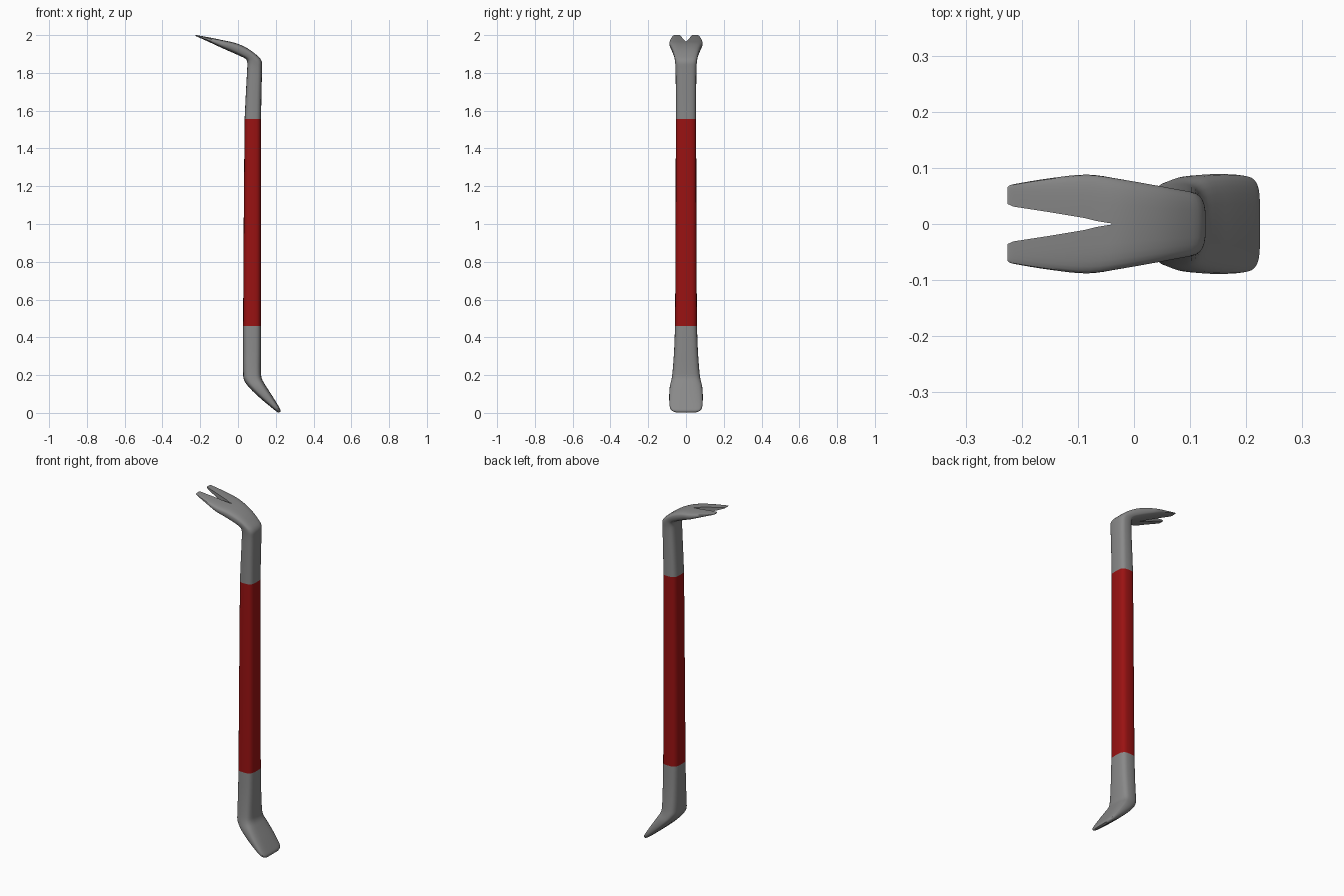
import bpy, bmesh, math
from mathutils import Vector

if "Cube" in bpy.data.objects:
    bpy.data.objects.remove(bpy.data.objects["Cube"])

SIDES = 28


def material(name, color):
    m = bpy.data.materials.new(name)
    m.diffuse_color = (*color, 1)
    m.use_nodes = True
    m.node_tree.nodes["Principled BSDF"].inputs["Base Color"].default_value = m.diffuse_color
    return m


steel = material("steel grey", (0.25, 0.25, 0.25))
red = material("red paint", (0.32, 0.006, 0.006))


def smooth_path(rows, steps):
    """Catmull-Rom interpolation between section rows."""
    rows = [Vector(r) for r in rows]
    pts = [rows[0]] + rows + [rows[-1]]
    out = []
    for i in range(1, len(pts) - 2):
        a, b, c, d = pts[i - 1:i + 3]
        for s in range(steps):
            t = s / steps
            out.append(0.5 * (2 * b + (c - a) * t + (2 * a - 5 * b + 4 * c - d) * t * t
                              + (3 * b - a - 3 * c + d) * t ** 3))
    return out + [rows[-1]]


def power(v, e):
    return math.copysign(abs(v) ** e, v)


def loft(name, rows, mat, steps=4):
    """Skin rounded-square sections; row = inner x, z, outer x, z, half width."""
    bm = bmesh.new()
    rings = []
    for x0, z0, x1, z1, w in smooth_path(rows, steps):
        ring = []
        for k in range(SIDES):
            a = math.tau * k / SIDES
            u = power(math.cos(a), 0.6)
            v = power(math.sin(a), 0.6)
            f = (u + 1) / 2
            ring.append(bm.verts.new((x0 + (x1 - x0) * f, w * v, z0 + (z1 - z0) * f)))
        rings.append(ring)
    for r, s in zip(rings, rings[1:]):
        for k in range(SIDES):
            n = (k + 1) % SIDES
            bm.faces.new((r[k], r[n], s[n], s[k]))
    bm.faces.new(rings[0][::-1])
    bm.faces.new(rings[-1])
    return finish(name, bm, mat)


def finish(name, bm, mat):
    bmesh.ops.recalc_face_normals(bm, faces=bm.faces)
    me = bpy.data.meshes.new(name)
    bm.to_mesh(me)
    bm.free()
    me.materials.append(mat)
    ob = bpy.data.objects.new(name, me)
    bpy.context.collection.objects.link(ob)
    return ob


# Flattened, flared chisel foot bending up into the shaft
foot = loft("chisel_foot", [
    (0.214, 0.001, 0.224, 0.006, 0.052),
    (0.203, 0.008, 0.224, 0.018, 0.075),
    (0.180, 0.026, 0.212, 0.040, 0.086),
    (0.120, 0.076, 0.180, 0.092, 0.089),
    (0.065, 0.128, 0.146, 0.145, 0.086),
    (0.033, 0.172, 0.126, 0.182, 0.077),
    (0.027, 0.215, 0.122, 0.225, 0.071),
    (0.027, 0.330, 0.122, 0.330, 0.063),
    (0.027, 0.460, 0.122, 0.460, 0.058)], steel)

# Painted straight shaft
grip = loft("painted_grip", [
    (0.027, 0.460, 0.122, 0.460, 0.058),
    (0.030, 0.980, 0.122, 0.980, 0.055),
    (0.035, 1.555, 0.122, 1.555, 0.054)], red, 3)

# Bent claw head
claw = loft("claw_head", [
    (0.035, 1.555, 0.122, 1.555, 0.054),
    (0.041, 1.680, 0.124, 1.680, 0.054),
    (0.048, 1.810, 0.127, 1.815, 0.055),
    (0.049, 1.855, 0.125, 1.863, 0.058),
    (0.040, 1.874, 0.098, 1.895, 0.062),
    (0.010, 1.890, 0.050, 1.930, 0.070),
    (-0.040, 1.912, -0.010, 1.957, 0.080),
    (-0.090, 1.934, -0.075, 1.972, 0.088),
    (-0.150, 1.962, -0.143, 1.986, 0.082),
    (-0.215, 1.991, -0.213, 1.999, 0.071),
    (-0.225, 1.996, -0.225, 2.000, 0.066)], steel)

# Tapered slot that splits the claw into two prongs
half = [(-0.040, 0.001), (-0.065, 0.005), (-0.090, 0.011), (-0.150, 0.021),
        (-0.215, 0.031), (-0.226, 0.036), (-0.26, 0.036)]
outline = half + [(x, -y) for x, y in reversed(half)]
bm = bmesh.new()
base = bm.faces.new([bm.verts.new((x, y, 1.8)) for x, y in outline])
up = bmesh.ops.extrude_face_region(bm, geom=[base])["geom"]
bmesh.ops.translate(bm, vec=(0, 0, 0.3),
                    verts=[g for g in up if isinstance(g, bmesh.types.BMVert)])
slot = finish("slot_cutter", bm, steel)
slot.hide_render = True
slot.hide_set(True)
cut = claw.modifiers.new("slot", "BOOLEAN")
cut.operation = "DIFFERENCE"
cut.solver = "EXACT"
cut.object = slot

# Apply the cut, then smooth everything while keeping the rims crisp
bpy.context.view_layer.objects.active = claw
bpy.ops.object.modifier_apply(modifier="slot")
bpy.data.objects.remove(slot)
for ob in (foot, grip, claw):
    bpy.ops.object.select_all(action="DESELECT")
    ob.select_set(True)
    bpy.context.view_layer.objects.active = ob
    bpy.ops.object.shade_smooth_by_angle(angle=math.radians(40))
